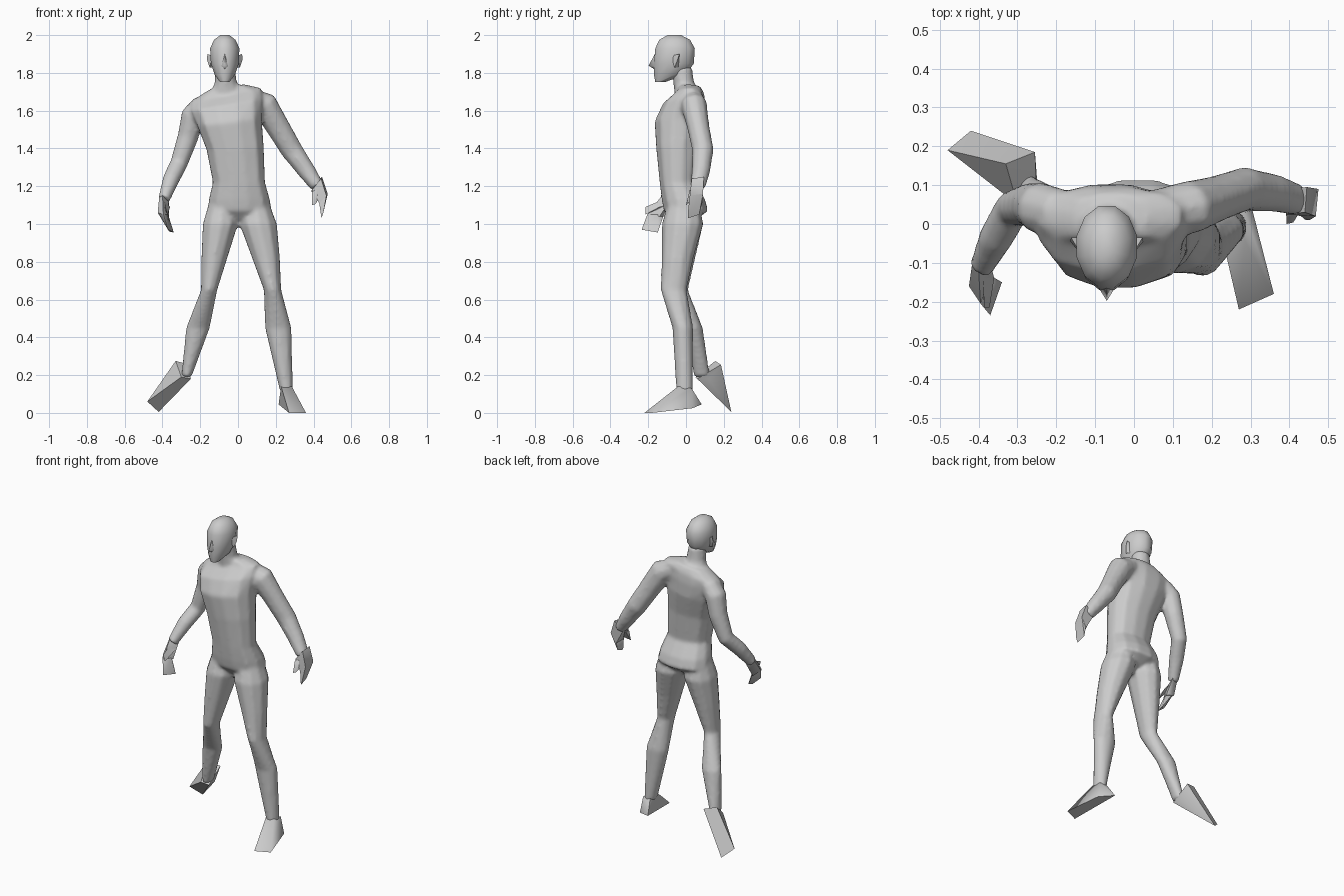
import bpy, bmesh, math
from mathutils import Vector


def finish(name, bm, angle=50):
    bmesh.ops.recalc_face_normals(bm, faces=bm.faces)
    me = bpy.data.meshes.new(name)
    bm.to_mesh(me)
    bm.free()
    ob = bpy.data.objects.new(name, me)
    bpy.context.collection.objects.link(ob)
    bpy.ops.object.select_all(action='DESELECT')
    ob.select_set(True)
    bpy.context.view_layer.objects.active = ob
    bpy.ops.object.shade_smooth_by_angle(angle=math.radians(angle))
    return ob


def loft(name, rings, n=10, p=2.0, along=False):
    """Skin rings (x, y, z, rx, ry, slope); along=True turns them to the path."""
    bm = bmesh.new()
    loops = []
    for i, r in enumerate(rings):
        c = Vector(r[:3])
        u, v = Vector((1, 0, r[5] if len(r) > 5 else 0)), Vector((0, 1, 0))
        if along:
            a, b = rings[max(i - 1, 0)], rings[min(i + 1, len(rings) - 1)]
            t = (Vector(a[:3]) - Vector(b[:3])).normalized()
            u = (Vector((1, 0, 0)) - t * t.x).normalized()
            v = t.cross(u)
        loop = []
        for k in range(n):
            w = 2 * math.pi * (k + .5) / n
            cs, sn = math.cos(w), math.sin(w)
            s = 1.03 / (abs(cs) ** p + abs(sn) ** p) ** (1 / p)
            loop.append(bm.verts.new(c + u * r[3] * cs * s + v * r[4] * sn * s))
        loops.append(loop)
    for a, b in zip(loops, loops[1:]):
        for k in range(n):
            bm.faces.new((a[k], a[(k + 1) % n], b[(k + 1) % n], b[k]))
    bm.faces.new(loops[0])
    bm.faces.new(loops[-1])
    return finish(name, bm)


def hull(name, pts, angle=35):
    bm = bmesh.new()
    for q in pts:
        bm.verts.new(q)
    bmesh.ops.convex_hull(bm, input=bm.verts)
    return finish(name, bm, angle)


# Torso, leaning and with one shoulder raised
torso = loft("body", [
    (.01, -.012, 1.02, .05, .06), (.01, 0, 1.07, .165, .115),
    (.007, -.014, 1.13, .158, .112), (.005, -.045, 1.22, .135, .092),
    (-.015, -.045, 1.4, .148, .11, .05), (-.045, -.033, 1.54, .167, .13, .12),
    (-.06, -.01, 1.63, .185, .11, .17), (-.062, .02, 1.685, .18, .075, .19),
    (-.06, .015, 1.725, .09, .06, .15)], n=12, p=2.5)

# Neck
neck = loft("neck", [(-.06, .01, 1.68, .09, .07), (-.065, -.012, 1.75, .058, .054),
                     (-.068, -.025, 1.83, .053, .056)])

# Legs
legs = [loft("left_leg", [
    (.09, -.01, 1.16, .055, .07), (.107, -.018, 1.0, .1, .108),
    (.148, -.045, .82, .074, .083), (.183, -.065, .65, .046, .068),
    (.213, -.017, .45, .07, .054), (.257, -.008, .11, .034, .043)])]
legs.append(loft("right_leg", [
    (-.085, -.01, 1.16, .055, .07), (-.093, -.018, 1.0, .094, .108),
    (-.125, -.035, .82, .069, .083), (-.153, -.05, .65, .043, .06),
    (-.212, .042, .45, .063, .046), (-.273, .085, .19, .027, .042)]))

# Arms
arms = [loft("left_arm", [
    (.06, .03, 1.665, .055, .06), (.14, .042, 1.63, .072, .068),
    (.21, .065, 1.515, .063, .058), (.285, .09, 1.39, .058, .056),
    (.36, .08, 1.285, .048, .048), (.42, .062, 1.2, .036, .041)], along=True)]
arms.append(loft("right_arm", [
    (-.19, .03, 1.63, .055, .06), (-.24, .04, 1.575, .061, .066),
    (-.265, .05, 1.46, .055, .056), (-.313, .04, 1.32, .046, .046),
    (-.355, -.035, 1.235, .044, .043), (-.392, -.11, 1.13, .031, .033)], along=True))

# Fuse trunk and limbs into one smooth skin
bpy.ops.object.select_all(action='DESELECT')
for ob in [torso, neck] + legs + arms:
    ob.modifiers.clear()
    ob.select_set(True)
bpy.context.view_layer.objects.active = torso
bpy.ops.object.join()
fuse = torso.modifiers.new("fuse", 'REMESH')
fuse.mode = 'VOXEL'
fuse.voxel_size = .011
fuse.use_smooth_shade = True
relax = torso.modifiers.new("relax", 'SMOOTH')
relax.factor = .5
relax.iterations = 6

# Head, nose and ears
loft("head", [
    (-.07, -.135, 1.753, .026, .028), (-.07, -.085, 1.79, .054, .085),
    (-.07, -.064, 1.85, .074, .106), (-.07, -.058, 1.93, .078, .105),
    (-.07, -.06, 1.975, .057, .082), (-.07, -.062, 2.0, .024, .036)], n=12)
hull("nose", [(-.07, -.198, 1.838), (-.07, -.165, 1.9), (-.095, -.158, 1.835),
              (-.045, -.158, 1.835), (-.07, -.16, 1.815)], 80)
for side, label in ((-1, "right"), (1, "left")):
    hull(label + "_ear", [(-.07 + side * dx, y, z) for dx, y, z in (
        (.065, -.08, 1.89), (.092, -.035, 1.9), (.094, -.045, 1.87),
        (.08, -.06, 1.828), (.065, -.04, 1.83), (.065, -.035, 1.89))])

# Feet: one planted, one trailing on its toes
hull("left_foot", [
    (.27, -.22, 0), (.36, -.18, 0), (.215, .083, .045), (.305, .035, .025),
    (.228, -.04, .14), (.285, -.042, .14), (.235, .03, .13), (.285, .03, .13)], 60)
hull("right_foot", [
    (-.48, .19, .06), (-.42, .24, .005), (-.33, .155, .275), (-.255, .185, .255),
    (-.3, .05, .19), (-.25, .06, .18), (-.25, .12, .18)], 60)

# Hands and thumbs
hull("left_hand", [
    (.445, .095, 1.25), (.44, .03, 1.24), (.39, .09, 1.19), (.392, .025, 1.18),
    (.475, .09, 1.16), (.468, .02, 1.15), (.44, .085, 1.1), (.435, .02, 1.1)], 60)
hull("left_fingers", [
    (.475, .09, 1.16), (.468, .02, 1.15), (.44, .085, 1.11), (.43, .02, 1.11),
    (.44, .07, 1.05), (.442, .01, 1.03), (.452, .01, 1.06)], 60)
hull("left_thumb", [
    (.39, .06, 1.18), (.42, .02, 1.18), (.392, .02, 1.17), (.43, .05, 1.14),
    (.393, .0, 1.1), (.41, .004, 1.105)], 60)
hull("right_hand", [
    (-.415, -.09, 1.165), (-.365, -.08, 1.13), (-.4, -.12, 1.16), (-.425, -.16, 1.06),
    (-.395, -.205, 1.05), (-.4, -.11, 1.04), (-.365, -.14, 1.04), (-.37, -.14, 1.1)], 60)
hull("right_fingers", [
    (-.425, -.16, 1.06), (-.395, -.205, 1.05), (-.39, -.12, 1.04), (-.37, -.15, 1.05),
    (-.37, -.235, .97), (-.34, -.15, .955), (-.365, -.16, .96)], 60)
hull("right_thumb", [
    (-.39, -.12, 1.13), (-.37, -.1, 1.1), (-.36, -.14, 1.09), (-.39, -.16, 1.08),
    (-.385, -.215, 1.09), (-.372, -.215, 1.05)], 60)
